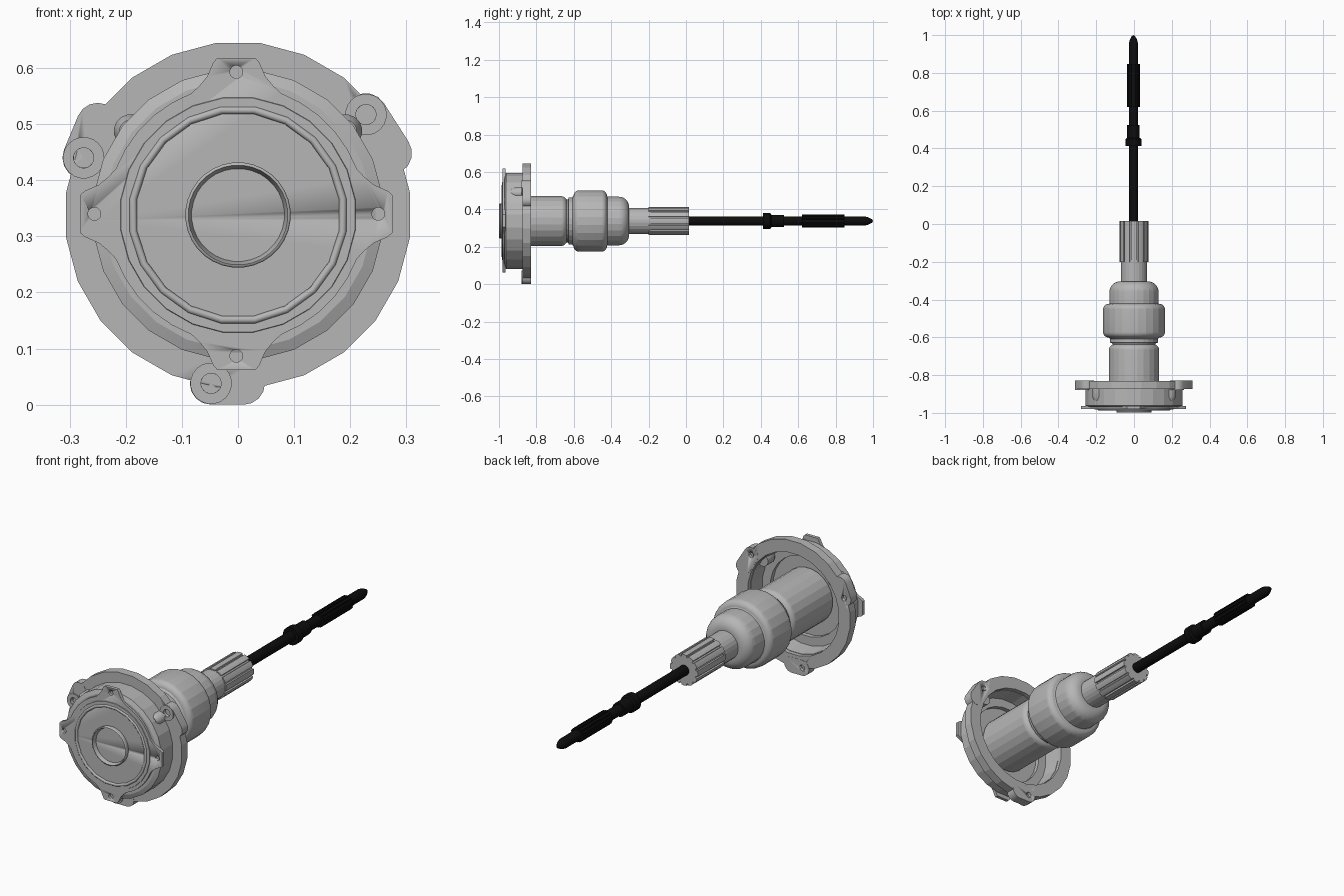
import bpy, bmesh, math
from math import sin, cos, pi, radians

if "Cube" in bpy.data.objects:
    bpy.data.objects.remove(bpy.data.objects["Cube"])

CZ = 0.338   # height of the shared axis, which runs along y


def material(name, v):
    m = bpy.data.materials.new(name)
    m.diffuse_color = (v, v, v, 1)
    m.use_nodes = True
    m.node_tree.nodes["Principled BSDF"].inputs["Base Color"].default_value = m.diffuse_color
    return m


GREY = material("steel grey", 0.47)
BLACK = material("black", 0.004)


def finish(bm, name, mat, angle=14):
    bmesh.ops.remove_doubles(bm, verts=bm.verts, dist=1e-5)
    bmesh.ops.recalc_face_normals(bm, faces=bm.faces)
    me = bpy.data.meshes.new(name)
    bm.to_mesh(me)
    bm.free()
    me.materials.append(mat)
    ob = bpy.data.objects.new(name, me)
    bpy.context.collection.objects.link(ob)
    bpy.ops.object.select_all(action='DESELECT')
    ob.select_set(True)
    bpy.context.view_layer.objects.active = ob
    bpy.ops.object.shade_smooth_by_angle(angle=radians(angle))
    return ob


def lathe(name, prof, mat=GREY, n=24, x=0.0, z=CZ, closed=False, angle=14):
    """Turn (radius, y) points around an axis parallel to y."""
    bm = bmesh.new()
    rings = []
    for i in range(n):
        a = 2 * pi * (i + 0.5) / n
        rings.append([bm.verts.new((x + r * cos(a), y, z + r * sin(a))) for r, y in prof])
    m = len(prof)
    for i in range(n):
        p, q = rings[i], rings[(i + 1) % n]
        for j in range(m if closed else m - 1):
            k = (j + 1) % m
            if prof[j][0] == 0 and prof[k][0] == 0:
                continue
            bm.faces.new((p[j], p[k], q[k], q[j]))
    return finish(bm, name, mat, angle)


def prism(name, pts, y0, y1, mat=GREY):
    """Extrude an (x, z) outline along y."""
    bm = bmesh.new()
    a = [bm.verts.new((x, y0, z)) for x, z in pts]
    b = [bm.verts.new((x, y1, z)) for x, z in pts]
    bm.faces.new(a)
    bm.faces.new(b[::-1])
    for i in range(len(pts)):
        k = (i + 1) % len(pts)
        bm.faces.new((a[i], b[i], b[k], a[k]))
    return finish(bm, name, mat, 30)


def arc(cr, cy, rad, a0, a1, n=7):
    return [(cr + rad * cos(radians(a0 + (a1 - a0) * i / n)),
             cy + rad * sin(radians(a0 + (a1 - a0) * i / n))) for i in range(n + 1)]


def rod_cutter(x, z, r, y0, y1):
    return lathe("hole_cutter", [(0, y0), (r, y0), (r, y1), (0, y1)], n=16, x=x, z=z)


def cut(ob, cutters):
    for c in cutters:
        c.hide_render = True
        mod = ob.modifiers.new("hole", 'BOOLEAN')
        mod.operation = 'DIFFERENCE'
        mod.solver = 'EXACT'
        mod.object = c
        bpy.context.view_layer.objects.active = ob
        bpy.ops.object.modifier_apply(modifier=mod.name)
        bpy.data.objects.remove(c)


# Housing: shallow cup, open to the back, with a central bore
lathe("housing", [(0.085, -0.978), (0.183, -0.978), (0.183, -0.983), (0.21, -0.983),
                  (0.214, -0.970), (0.24, -0.970), (0.26, -0.962), (0.26, -0.85),
                  (0.246, -0.85), (0.238, -0.93), (0.195, -0.93), (0.195, -0.952),
                  (0.085, -0.952)], closed=True)

# Rounded sealing ring on the front face
lathe("sealing_ring", arc(0.189, -0.981, 0.007, 0, 324, 9), closed=True, n=20, angle=50)

# Rounded lip around the bore
lathe("bore_lip", [(0.093, -0.965), (0.093, -0.993)] + arc(0.089, -0.994, 0.005, 0, -90, 3)
      + [(0.083, -0.982), (0.080, -0.94), (0.09, -0.94)], closed=True, n=32, angle=35)

# Front plate with four ears
pts = []
for k in range(4):
    a = k * pi / 2
    ear = [(0.215, -0.080), (0.228, -0.066), (0.245, -0.052), (0.270, -0.041), (0.278, -0.034)]
    ear = ear + [(r, -t) for r, t in reversed(ear)]
    pts += [(-0.003 + r * cos(a) - t * sin(a), 0.34 + r * sin(a) + t * cos(a)) for r, t in ear]
    for d in (30, 40, 50, 60):
        pts.append((-0.003 + 0.229 * cos(a + radians(d)), 0.34 + 0.229 * sin(a + radians(d))))
plate = prism("eared_plate", pts, -0.98, -0.964)
cut(plate, [rod_cutter(-0.003 + 0.253 * cos(k * pi / 2), 0.34 + 0.253 * sin(k * pi / 2),
                       0.0115, -1.0, -0.967) for k in range(4)])

# Mounting flange
flange = lathe("flange", [(0.248, -0.873), (0.309, -0.873), (0.309, -0.83), (0.248, -0.83)],
               closed=True)

# Three mounting lugs: (boss centre, far end of the lug)
lugs = [((-0.275, 0.440), (-0.250, 0.500)),
        ((0.228, 0.517), (0.272, 0.448)),
        ((-0.048, 0.038), (0.010, 0.038))]
for i, ((x1, z1), (x2, z2)) in enumerate(lugs):
    d, R = math.atan2(z2 - z1, x2 - x1), 0.038
    out = [(x2 + R * cos(d + t * pi / 8), z2 + R * sin(d + t * pi / 8)) for t in range(-4, 5)]
    out += [(x1 + R * cos(d + t * pi / 8), z1 + R * sin(d + t * pi / 8)) for t in range(4, 13)]
    lug = prism(f"lug_{i+1}", out, -0.874, -0.829)
    # raised boss: a ring around the bolt hole
    lathe(f"lug_boss_{i+1}", [(0.018, -0.872), (0.018, -0.879), (0.037, -0.879), (0.037, -0.872)],
          x=x1, z=z1, closed=True, n=20, angle=30)
    for ob in (lug, flange):
        cut(ob, [rod_cutter(x1, z1, 0.018, -0.9, -0.860),
                 rod_cutter(x1, z1, 0.014, -0.845, -0.8)])

# Small supports between housing wall and flange
for i, a in enumerate((38, 142)):
    lathe(f"support_{i+1}", [(0, -0.935), (0.02, -0.935), (0.03, -0.915), (0.03, -0.865), (0, -0.865)],
          n=16, x=0.243 * cos(radians(a)), z=CZ + 0.243 * sin(radians(a)), angle=30)

# Turned joint: shaft, neck, bulb, shoulder and thin output shaft
lathe("joint_body",
      [(0, -0.898), (0.007, -0.898), (0.007, -0.905), (0.023, -0.905), (0.023, -0.900),
       (0.082, -0.900), (0.082, -0.945), (0.134, -0.945)]
      + arc(0.104, -0.667, 0.030, 0, 70)
      + [(0.117, -0.630), (0.128, -0.628), (0.128, -0.608)]
      + arc(0.136, -0.572, 0.029, -90, 0) + arc(0.136, -0.452, 0.029, 0, 90)
      + [(0.131, -0.42)] + arc(0.076, -0.359, 0.055, 0, 90)
      + [(0.070, -0.304), (0.070, -0.19), (0, -0.19)])

# Splined end of the output shaft
teeth = 12
pts = []
for k in range(teeth):
    for off, r in ((-0.36, 0.075), (0, 0.076), (0.36, 0.075), (0.40, 0.066), (0.60, 0.066)):
        a = 2 * pi * (k + off) / teeth
        pts.append((r * cos(a), CZ + r * sin(a)))
prism("splined_end", pts, -0.2, 0.016)

# Black rod with collars and a tapered tip
lathe("rod", [(0, -0.05), (0.025, -0.05), (0.025, 0.955), (0.020, 0.975), (0.009, 0.995),
              (0, 1.0)], BLACK, n=16, x=-0.003, angle=30)
lathe("rod_collar", [(0.02, 0.413), (0.043, 0.413), (0.043, 0.450), (0.034, 0.456),
                     (0.034, 0.525), (0.02, 0.525)], BLACK, n=16, x=-0.003, angle=30)

# Splined sleeve on the rod
pts = []
for k in range(12):
    for off, r in ((-0.3, 0.035), (0.3, 0.035), (0.4, 0.030), (0.6, 0.030)):
        a = 2 * pi * (k + off) / 12
        pts.append((-0.003 + r * cos(a), CZ + r * sin(a)))
prism("rod_sleeve", pts, 0.62, 0.848, BLACK)
